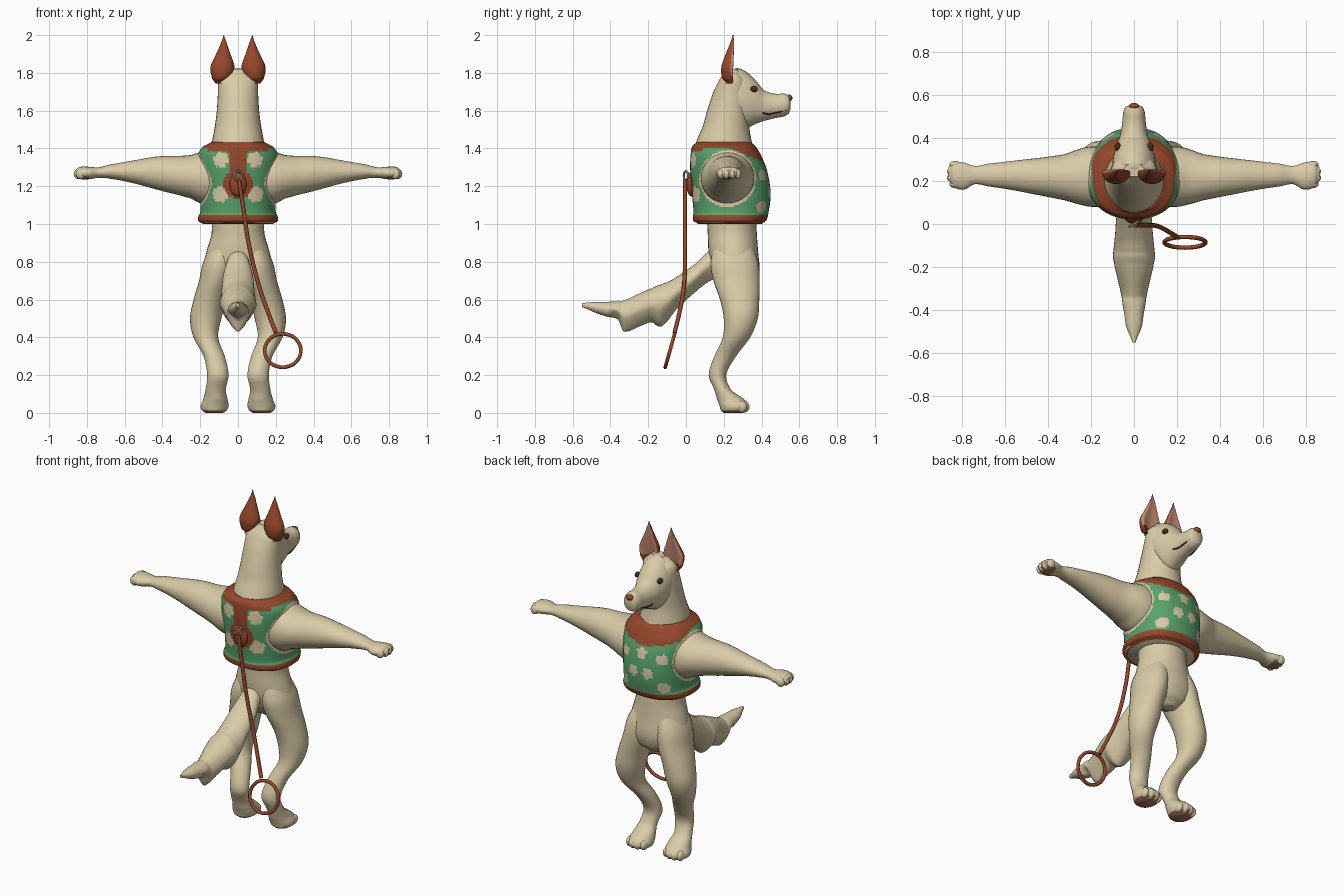
import bpy, bmesh, math
from mathutils import Vector

default = bpy.data.objects.get("Cube")
if default:
    bpy.data.objects.remove(default)


def material(name, *rgb):
    mat = bpy.data.materials.new(name)
    mat.use_nodes = True
    mat.diffuse_color = (*rgb, 1)
    mat.node_tree.nodes["Principled BSDF"].inputs["Base Color"].default_value = (*rgb, 1)
    return mat


cream = material("cream fur", .70, .60, .39)
green = material("green cloth", .10, .36, .15)
rust = material("rust leather", .30, .065, .025)
pink = material("inner ear pink", .55, .26, .17)
pad = material("paw pad", .40, .17, .10)
dark = material("dark brown", .07, .025, .012)
metal = material("grey metal", .25, .25, .22)


def finish(obj, mats, angle=50):
    for mat in mats:
        obj.data.materials.append(mat)
    obj.data.shade_smooth()
    obj.data.set_sharp_from_angle(angle=math.radians(angle))
    return obj


def spline(rows, steps):
    """Smoothly interpolate between the measured cross-sections."""
    out = []
    for i in range(len(rows) - 1):
        p0, p1 = rows[max(i - 1, 0)], rows[i]
        p2, p3 = rows[i + 1], rows[min(i + 2, len(rows) - 1)]
        for s in range(steps):
            t = s / steps
            out.append([b + t * ((c - a) + t * (2*a - 5*b + 4*c - d + t * (3*b - a - 3*c + d))) / 2
                        if k else b + t * (c - b)
                        for k, (a, b, c, d) in enumerate(zip(p0, p1, p2, p3))])
    return out + [list(rows[-1])]


def loft(name, axis, rows, mats, rule=None, sign=1, sides=32, steps=4, power=1, shape=None):
    """Each row: position on the axis, then low and high bounds on the other two axes.
    Rows of four values are symmetric in x and give a half width instead."""
    rows = [(r[0], -r[1], r[1], r[2], r[3]) if len(r) == 4 else r for r in rows]
    bm = bmesh.new()
    rings = []
    for t, a0, a1, b0, b1 in spline(rows, steps):
        ring = []
        for k in range(sides):
            ang = math.tau * k / sides
            u, v = (math.copysign(abs(f) ** power, f) for f in (math.cos(ang), math.sin(ang)))
            co = [(a0 + a1 + u * (a1 - a0)) / 2, (b0 + b1 + v * (b1 - b0)) / 2]
            co.insert("xyz".index(axis), t)
            co = Vector(co)
            if shape:
                co += shape(u, v, t)
            co.x *= sign
            ring.append(bm.verts.new(co))
        rings.append(ring)
    for low, high in zip(rings, rings[1:]):
        for k in range(sides):
            j = (k + 1) % sides
            bm.faces.new((low[k], low[j], high[j], high[k]))
    bm.faces.new(rings[0])
    bm.faces.new(rings[-1])
    bmesh.ops.recalc_face_normals(bm, faces=bm.faces)
    if rule:
        for f in bm.faces:
            f.material_index = rule(f.calc_center_median(), f.normal)
    mesh = bpy.data.meshes.new(name)
    bm.to_mesh(mesh)
    bm.free()
    obj = bpy.data.objects.new(name, mesh)
    bpy.context.collection.objects.link(obj)
    return finish(obj, mats)


def ball(name, loc, size, mat):
    bpy.ops.mesh.primitive_uv_sphere_add(segments=20, ring_count=12, location=loc)
    obj = bpy.context.object
    obj.name, obj.scale = name, size
    return finish(obj, [mat])


def tube(name, points, radius, mat, closed=False):
    curve = bpy.data.curves.new(name, "CURVE")
    curve.dimensions = "3D"
    curve.bevel_depth, curve.bevel_resolution = radius, 2
    curve.use_fill_caps = True
    line = curve.splines.new("BEZIER")
    line.bezier_points.add(len(points) - 1)
    for bp, co in zip(line.bezier_points, points):
        bp.co = co
        bp.handle_left_type = bp.handle_right_type = "AUTO"
    line.use_cyclic_u = closed
    obj = bpy.data.objects.new(name, curve)
    bpy.context.collection.objects.link(obj)
    curve.materials.append(mat)
    return obj


# Trunk, neck and head
loft("hips", "z", [(.64, .04, .26, .33), (.68, .13, .19, .37), (.75, .185, .14, .39),
                   (.85, .168, .12, .382), (.95, .14, .115, .375), (1.05, .14, .11, .37)], [cream])
loft("neck", "z", [(1.38, .145, .04, .36), (1.45, .135, .06, .345), (1.52, .122, .09, .335),
                   (1.6, .112, .112, .34), (1.7, .106, .145, .34), (1.77, .1, .18, .32),
                   (1.82, .05, .22, .28)], [cream])
loft("head", "y", [(.18, .05, 1.62, 1.74), (.22, .09, 1.57, 1.80), (.27, .1, 1.53, 1.825),
                   (.32, .095, 1.51, 1.805), (.37, .08, 1.53, 1.76), (.41, .065, 1.545, 1.71),
                   (.47, .055, 1.56, 1.69), (.52, .05, 1.57, 1.69), (.545, .04, 1.585, 1.68),
                   (.553, .02, 1.61, 1.66)], [cream])
ball("nose", (0, .547, 1.667), (.024, .016, .018), rust)


# Vest, painted by region
def spot(c, x, z, r):
    wobble = 1 + .12 * math.sin(6 * math.atan2(c.z - z, abs(c.x) - x))
    return math.hypot(abs(c.x) - x, c.z - z) < r * wobble


def vest_paint(c, n):
    x, back = abs(c.x), c.y < .2
    if n.z < -.9:
        return 2
    if c.z < 1.045 or c.z > 1.405 - .4 * max(0, c.y - .22):
        return 1
    if back and (x < .16 and c.z > 1.385 or x < .05 and c.z > 1.26):
        return 1
    if back and math.hypot(x, c.z - 1.215) < .078:
        return 1
    if x > .1 and math.hypot(c.y - .22, c.z - 1.24) < .15:
        return 2
    if back:
        return 2 if spot(c, .09, 1.34, .04) or spot(c, .09, 1.16, .042) else 0
    marks = ((.12, 1.26), (.05, 1.17), (.13, 1.09), (0, 1.28))
    return 2 if any(spot(c, a, b, .03) for a, b in marks) else 0


loft("vest", "z", [(1.0, .185, .065, .4), (1.015, .21, .04, .422), (1.04, .21, .036, .433),
                   (1.06, .2, .04, .437), (1.12, .2, .035, .446), (1.2, .203, .028, .445),
                   (1.3, .215, .022, .425), (1.37, .213, .025, .395), (1.41, .185, .032, .37),
                   (1.435, .14, .055, .345)],
     [green, rust, cream], vest_paint, sides=144, steps=6, power=.88)

# Feathered tail
loft("tail", "y", [(.2, .05, .72, .86), (.13, .06, .70, .86), (.05, .08, .64, .79),
                   (-.05, .088, .55, .72), (-.12, .095, .465, .685), (-.15, .098, .46, .675),
                   (-.18, .093, .48, .66), (-.24, .08, .46, .635), (-.33, .06, .43, .595),
                   (-.36, .055, .495, .59), (-.42, .045, .51, .588), (-.48, .035, .53, .587),
                   (-.55, .008, .56, .582)], [cream],
     shape=lambda u, v, t: Vector((-.03 * u * max(0, -v) if t > -.4 else 0, 0, 0)))

# Paired parts
for side, s in (("left", 1), ("right", -1)):
    loft(side + "_arm", "x",
         [(.12, .08, .36, 1.1, 1.38), (.2, .08, .36, 1.11, 1.38), (.25, .09, .35, 1.135, 1.365),
          (.32, .11, .325, 1.155, 1.36), (.42, .13, .31, 1.18, 1.358), (.55, .155, .295, 1.215, 1.337),
          (.68, .175, .28, 1.24, 1.315), (.74, .185, .27, 1.244, 1.3), (.79, .16, .285, 1.237, 1.303),
          (.84, .17, .288, 1.238, 1.302), (.862, .2, .265, 1.25, 1.285)],
         [cream, pad], lambda c, n: int(abs(c.x) > .785 and n.z < -.75), s)
    loft(side + "_leg", "z",
         [(0, .08, .17, .2, .3), (.012, .06, .19, .185, .325), (.035, .05, .198, .178, .335),
          (.07, .055, .185, .165, .31), (.12, .065, .172, .15, .24), (.2, .05, .163, .12, .213),
          (.3, .07, .182, .15, .265), (.4, .105, .236, .195, .34), (.5, .088, .254, .2, .38),
          (.6, .065, .235, .18, .388), (.7, .03, .206, .145, .39), (.8, .01, .184, .13, .382),
          (.92, .02, .13, .16, .34)],
         [cream, pad], lambda c, n: int(c.z < .03 and n.z < -.6), s)
    for i in range(4):
        ball(f"{side}_finger_{i}", (s * (.85 - .012 * abs(i - 1.5)), .185 + .03 * i, 1.265),
             (.026, .018, .027), cream)
        ball(f"{side}_toe_{i}", (s * (.078 + .031 * i), .312 - .012 * abs(i - 1.5), .032),
             (.02, .03, .03), cream)
    # Cupped ear with a pale lining on the open side
    loft(side + "_ear", "z",
         [(1.745, .07, .12, .22, .27), (1.77, .038, .137, .192, .288), (1.83, .018, .146, .187, .285),
          (1.9, .04, .116, .21, .275), (1.96, .06, .09, .234, .264), (2, .074, .077, .247, .253)],
         [rust, pink],
         lambda c, n: int(c.z > 1.78 and n.y + .5 * n.x * (1 if c.x > 0 else -1) > .45), s,
         shape=lambda u, v, t: Vector((0, -.25 * max(0, v) ** 2 * max(0, 2 - t), 0)))
    ball(side + "_eye", (s * .076, .36, 1.715), (.014, .02, .016), dark)
    tube(side + "_mouth_line", [(s * .058, .405, 1.587), (s * .05, .44, 1.582),
                                (s * .045, .48, 1.59), (s * .037, .53, 1.603)], .004, dark)

# Harness ring and leash with a hand loop
ball("harness_tab", (0, .03, 1.21), (.045, .028, .065), rust)
bpy.ops.mesh.primitive_torus_add(location=(0, 0, 1.255), rotation=(math.pi / 2, 0, .5),
                                 major_radius=.024, minor_radius=.006,
                                 major_segments=24, minor_segments=8)
bpy.context.object.name = "harness_ring"
finish(bpy.context.object, [metal])
tube("leash", [(.005, -.005, 1.235), (.03, -.005, 1.07), (.06, -.005, .88), (.115, -.012, .66),
               (.16, -.035, .53), (.2, -.06, .425)], .011, rust)
loop = []
for k in range(10):
    a = math.tau * k / 10
    z = .33 + .088 * math.sin(a)
    loop.append((.237 + .095 * math.cos(a), -.085 + .28 * (z - .33), z))
tube("leash_loop", loop, .01, rust, closed=True)
